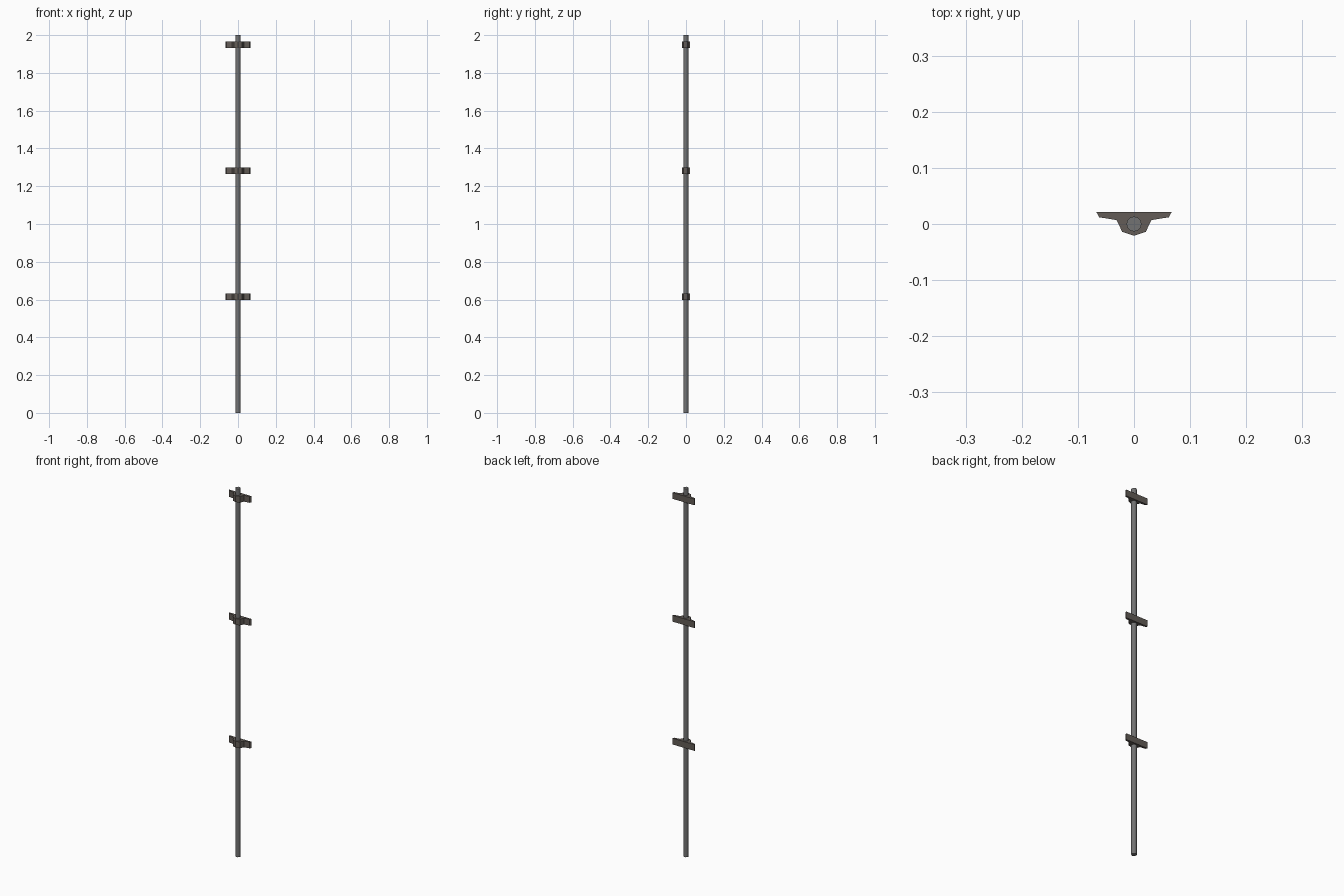
import bpy, bmesh, math

if "Cube" in bpy.data.objects:
    bpy.data.objects.remove(bpy.data.objects["Cube"])


def material(name, rgb):
    m = bpy.data.materials.new(name)
    m.diffuse_color = (*rgb, 1)
    m.use_nodes = True
    m.node_tree.nodes["Principled BSDF"].inputs["Base Color"].default_value = m.diffuse_color
    return m


steel = material("grey steel", (0.17, 0.17, 0.17))
clamp_metal = material("brown grey metal", (0.125, 0.108, 0.095))


def finish(name, bm, mat):
    bmesh.ops.recalc_face_normals(bm, faces=bm.faces)
    me = bpy.data.meshes.new(name)
    bm.to_mesh(me)
    bm.free()
    me.materials.append(mat)
    ob = bpy.data.objects.new(name, me)
    bpy.context.collection.objects.link(ob)
    return ob


# upright pipe
bm = bmesh.new()
bmesh.ops.create_cone(bm, cap_ends=True, segments=12, radius1=0.0135,
                      radius2=0.0135, depth=2.0)
bmesh.ops.translate(bm, verts=bm.verts, vec=(0, 0, 1.0))
for f in bm.faces:
    f.smooth = abs(f.normal.z) < 0.5
finish("pipe", bm, steel)

# wall clamps: mirrored outline seen from above, extruded upward
half = [(0.0, -0.021), (0.021, -0.014), (0.031, 0.007),
        (0.062, 0.012), (0.067, 0.021)]
outline = half + [(-x, y) for x, y in reversed(half[1:])]
HEIGHT = 0.034
for i in range(3):
    z = 0.614 + i * 0.667
    bm = bmesh.new()
    face = bm.faces.new([bm.verts.new((x, y, z - HEIGHT / 2)) for x, y in outline])
    ext = bmesh.ops.extrude_face_region(bm, geom=[face])
    top = [v for v in ext["geom"] if isinstance(v, bmesh.types.BMVert)]
    bmesh.ops.translate(bm, verts=top, vec=(0, 0, HEIGHT))
    finish(f"wall_clamp_{i + 1}", bm, clamp_metal)
